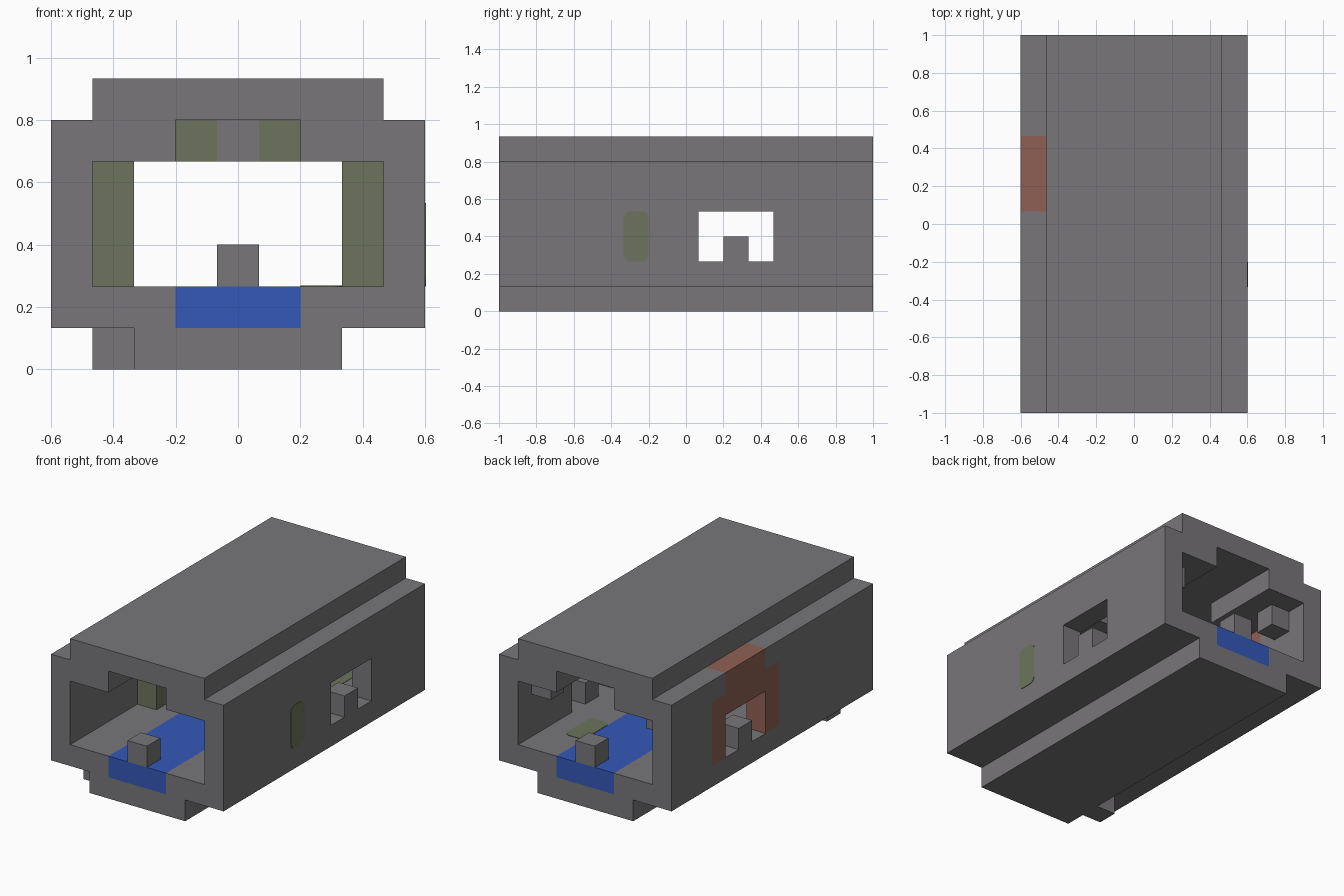
import bpy
import bmesh
from mathutils import Vector

U = 2 / 15  # one building block

cube = bpy.data.objects.get("Cube")
if cube:
    bpy.data.objects.remove(cube, do_unlink=True)


def material(name, rgb):
    mat = bpy.data.materials.new(name)
    mat.use_nodes = True
    colour = (*rgb, 1)
    mat.diffuse_color = colour
    bsdf = mat.node_tree.nodes["Principled BSDF"]
    bsdf.inputs["Base Color"].default_value = colour
    bsdf.inputs["Roughness"].default_value = 0.9
    return mat


STONE = material("stone grey", (0.188, 0.181, 0.191))
MOSS = material("moss green", (0.150, 0.175, 0.107))
BLUE = material("runner blue", (0.034, 0.098, 0.485))
BRICK = material("brick brown", (0.275, 0.117, 0.089))


def add_mesh(name, bm, mat):
    bmesh.ops.recalc_face_normals(bm, faces=bm.faces)
    mesh = bpy.data.meshes.new(name)
    bm.to_mesh(mesh)
    bm.free()
    mesh.materials.append(mat)
    obj = bpy.data.objects.new(name, mesh)
    bpy.context.collection.objects.link(obj)
    return obj


def prism(name, outline, axis, start, end, mat):
    """Extrude a flat outline, given in block units, along one axis."""
    bm = bmesh.new()
    verts = []
    for a, b in outline:
        co = [a, b]
        co.insert(axis, start)
        verts.append(bm.verts.new(Vector(co) * U))
    face = bm.faces.new(verts)
    result = bmesh.ops.extrude_face_region(bm, geom=[face])
    shift = Vector((0, 0, 0))
    shift[axis] = (end - start) * U
    moved = [v for v in result["geom"] if isinstance(v, bmesh.types.BMVert)]
    bmesh.ops.translate(bm, verts=moved, vec=shift)
    return add_mesh(name, bm, mat)


def box(name, x, y, z, mat=STONE):
    outline = [(x[0], y[0]), (x[1], y[0]), (x[1], y[1]), (x[0], y[1])]
    return prism(name, outline, 2, z[0], z[1], mat)


def cut(target, cutter):
    mod = target.modifiers.new("cut", "BOOLEAN")
    mod.operation = "DIFFERENCE"
    mod.solver = "EXACT"
    mod.object = cutter
    bpy.context.view_layer.update()
    bpy.context.view_layer.objects.active = target
    bpy.ops.object.modifier_apply(modifier=mod.name)
    bpy.data.objects.remove(cutter, do_unlink=True)


def rounded_plate(name, centre, size, axis):
    """Thin painted patch with rounded corners, facing along the axis."""
    plate = box(name, *[(c - s / 2, c + s / 2) for c, s in zip(centre, size)], MOSS)
    bm = bmesh.new()
    bm.from_mesh(plate.data)
    edges = [e for e in bm.edges
             if abs((e.verts[0].co - e.verts[1].co).normalized()[axis]) > 0.9]
    bmesh.ops.bevel(bm, geom=edges, offset=0.035, segments=4, profile=0.5,
                    affect="EDGES")
    bm.to_mesh(plate.data)
    bm.free()


# Stepped tunnel hull
half = [(2.5, 0), (2.5, 1), (4.5, 1), (4.5, 6), (3.5, 6), (3.5, 7)]
outline = half + [(-x, z) for x, z in reversed(half)]
hull = prism("tunnel_hull", outline, 1, -7.5, 7.5, STONE)

# Passage, ceiling channels, side doorways and runner slot
door = ((-5, 5), (0.5, 3.5), (2, 4))
for x, y, z in [
    ((-3.5, 3.5), (-8, 8), (2, 5)),
    ((-1.5, 1.5), (-8, 8), (4, 6)),
    ((-3.5, 3.5), (0.5, 3.5), (4, 6)),
    door,
    ((-1.5, 1.5), (-8, 8), (1, 3)),
]:
    cut(hull, box("cutter", x, y, z))

# Brick doorway surround set into the right wall
steps = [(-0.5, 2), (4.5, 2), (4.5, 5), (3.5, 5), (3.5, 6), (0.5, 6), (0.5, 5), (-0.5, 5)]
cut(hull, prism("cutter", steps, 0, -5, -3.5, STONE))
surround = prism("doorway_surround", steps, 0, -4.5, -3.5, BRICK)
cut(surround, box("cutter", door[0], door[1], (1, 4)))

# Floor runner
box("floor_runner", (-1.5, 1.5), (-7.5, 7.5), (1, 2), BLUE)

# Posts in the middle of each entrance
for side, label in ((-1, "right"), (1, "left")):
    x = sorted((side * 3.5, side * 4.5))
    box(label + "_doorway_post", x, (1.5, 2.5), (2, 3))
for side, label in ((-1, "front"), (1, "back")):
    y = sorted((side * 6.5, side * 7.5))
    box(label + "_entrance_post", (-0.5, 0.5), y, (2, 3))

# Inner arch with mossy pillars, and hanging blocks near the back
arch = (-2.5, -1.5)
for side, label in ((-1, "right"), (1, "left")):
    x = sorted((side * 2.5, side * 3.5))
    box(label + "_arch_pillar", x, arch, (2, 5), MOSS)
    box(label + "_arch_top", sorted((side * 0.5, side * 1.5)), arch, (5, 6), MOSS)
    box(label + "_hanging_block", x, (5.5, 6.5), (4, 5))
box("arch_keystone", (-0.5, 0.5), arch, (5, 6))

# Single block under the hull
box("under_block", (-3.5, -2.5), (-6.5, -5.5), (0, 1))

# Moss patches on the outer wall and the floor
rounded_plate("wall_moss_patch", (4.5, -2, 3), (0.04, 1, 2), 0)
rounded_plate("floor_moss_patch", (2, 4.5, 2), (1, 2, 0.04), 2)
